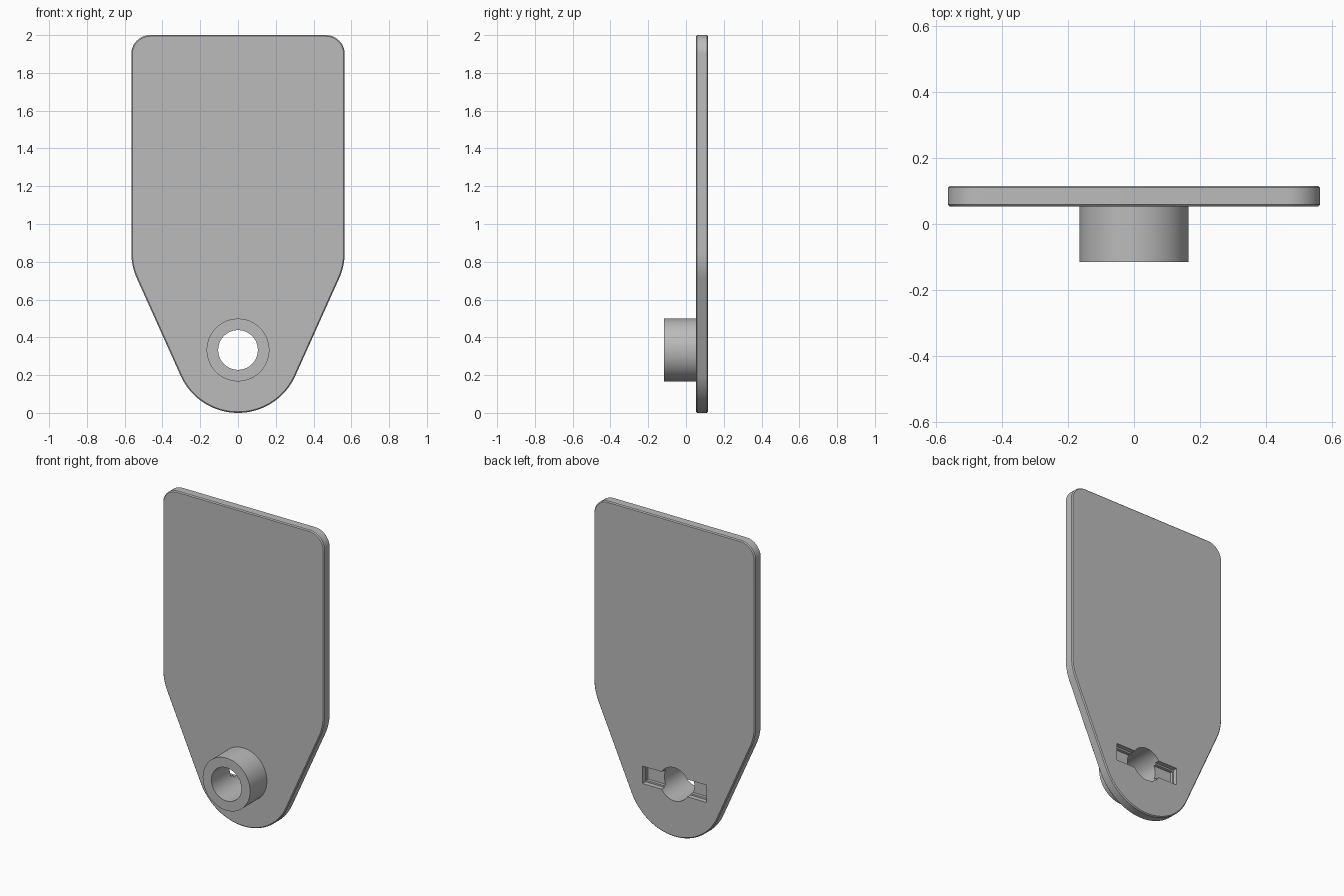
import bpy, bmesh, math
from mathutils import Vector, Matrix

old = bpy.data.objects.get("Cube")
if old:
    bpy.data.objects.remove(old, do_unlink=True)

HUB_Z, TIP_R, HALF_W, TOP = 0.333, 0.333, 0.565, 2.0
FRONT, BACK, BOSS_FRONT = 0.053, 0.116, -0.116
SLOPE = math.radians(24.2)          # taper of the lower sides from vertical

grey = bpy.data.materials.new("grey plastic")
grey.use_nodes = True
grey.diffuse_color = (0.5, 0.5, 0.5, 1)
grey.node_tree.nodes["Principled BSDF"].inputs["Base Color"].default_value = (0.5, 0.5, 0.5, 1)


def finish(name, bm):
    bmesh.ops.recalc_face_normals(bm, faces=bm.faces)
    mesh = bpy.data.meshes.new(name)
    bm.to_mesh(mesh)
    bm.free()
    mesh.materials.append(grey)
    ob = bpy.data.objects.new(name, mesh)
    bpy.context.collection.objects.link(ob)
    return ob


def prism(name, outline, y0, y1):
    bm = bmesh.new()
    face = bm.faces.new([bm.verts.new((x, y0, z)) for x, z in outline])
    moved = bmesh.ops.extrude_face_region(bm, geom=[face])["geom"]
    bmesh.ops.translate(bm, vec=(0, y1 - y0, 0),
                        verts=[v for v in moved if isinstance(v, bmesh.types.BMVert)])
    return finish(name, bm)


def cylinder(name, radius, y0, y1):
    bm = bmesh.new()
    place = Matrix.Translation((0, (y0 + y1) / 2, HUB_Z)) @ Matrix.Rotation(math.pi / 2, 4, 'X')
    bmesh.ops.create_cone(bm, cap_ends=True, segments=96, radius1=radius, radius2=radius,
                          depth=y1 - y0, matrix=place)
    return finish(name, bm)


def arc(cx, cz, r, start, end, steps):
    angles = [start + (end - start) * i / steps for i in range(steps + 1)]
    return [(cx + r * math.cos(a), cz + r * math.sin(a)) for a in angles]


def apply_all(ob):
    bpy.ops.object.select_all(action='DESELECT')
    bpy.context.view_layer.objects.active = ob
    ob.select_set(True)
    for mod in list(ob.modifiers):
        bpy.ops.object.modifier_apply(modifier=mod.name)


def cut(ob, cutter):
    mod = ob.modifiers.new("cut", 'BOOLEAN')
    mod.operation, mod.solver, mod.object = 'DIFFERENCE', 'EXACT', cutter
    apply_all(ob)
    bpy.data.objects.remove(cutter, do_unlink=True)


# Plate outline: right half from the tip upward, then mirrored
shoulder_r, corner_r = 0.33, 0.1
meet_z = HUB_Z + (HALF_W * math.cos(SLOPE) - TIP_R) / math.sin(SLOPE)
shoulder_z = meet_z + shoulder_r * math.tan(SLOPE / 2)
half = arc(0, HUB_Z, TIP_R, -math.pi / 2, -SLOPE, 28)
half += arc(HALF_W - shoulder_r, shoulder_z, shoulder_r, -SLOPE, 0, 10)
half += arc(HALF_W - corner_r, TOP - corner_r, corner_r, 0, math.pi / 2, 14)
outline = half + [(-x, z) for x, z in reversed(half[1:])]
plate = prism("plate", outline, FRONT, BACK)

# Fine chamfer around both rims
bevel = plate.modifiers.new("chamfer", 'BEVEL')
bevel.width, bevel.segments = 0.006, 1
bevel.limit_method, bevel.angle_limit = 'ANGLE', math.radians(60)
apply_all(plate)

# Stepped slot in the back, and the round hole through everything
for w, h, depth in ((0.225, 0.055, 0.03), (0.22, 0.045, 0.05)):
    box = [(-w, HUB_Z - h), (w, HUB_Z - h), (w, HUB_Z + h), (-w, HUB_Z + h)]
    cut(plate, prism("slot_cutter", box, BACK - depth, BACK + 0.1))
cut(plate, cylinder("hole_cutter", 0.105, -0.3, 0.3))

# Boss on the front
boss = cylinder("boss", 0.166, BOSS_FRONT, FRONT)
cut(boss, cylinder("hole_cutter", 0.105, -0.3, 0.3))

for ob in (plate, boss):
    bpy.ops.object.select_all(action='DESELECT')
    bpy.context.view_layer.objects.active = ob
    ob.select_set(True)
    bpy.ops.object.shade_smooth_by_angle(angle=math.radians(25))
